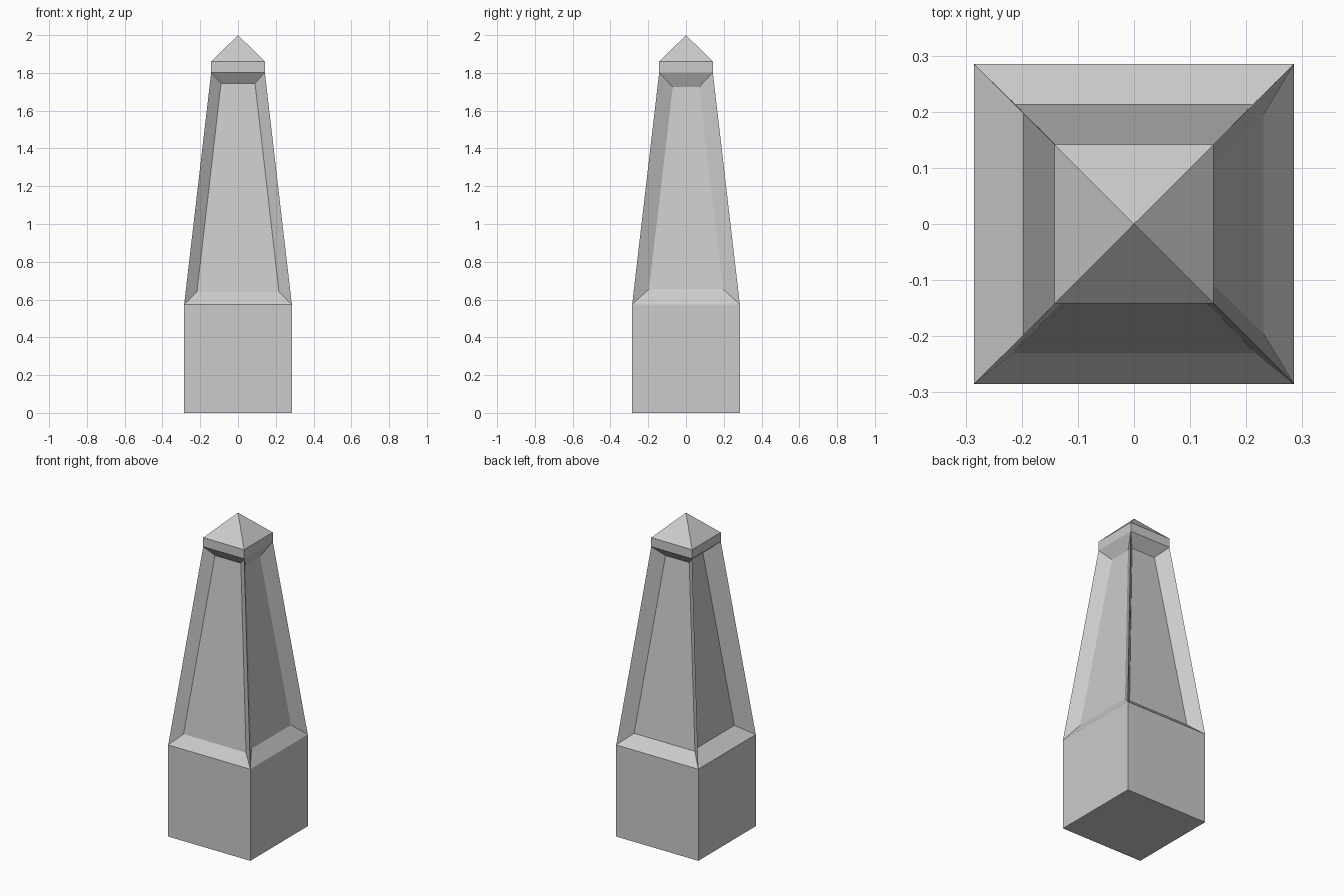
import bpy, bmesh
from mathutils import Matrix, Vector
from math import pi

if "Cube" in bpy.data.objects:
    bpy.data.objects.remove(bpy.data.objects["Cube"])

bm = bmesh.new()

# Square cross-sections: (half width, height)
BASE, CAP = 0.285, 0.142
Z0, Z1 = 0.575, 1.803
levels = [(BASE, 0), (BASE, Z0), (CAP, Z1), (CAP, 1.86)]
signs = [(-1, -1), (1, -1), (1, 1), (-1, 1)]
rings = [[bm.verts.new((sx * h, sy * h, z)) for sx, sy in signs] for h, z in levels]
apex = bm.verts.new((0, 0, 2.0))

# Recessed panels, front / right / back / left:
# bottom (half width, distance from axis, z), then top
panels = [
    ((0.217, 0.230, 0.640), (0.090, 0.100, 1.745)),
    ((0.196, 0.231, 0.655), (0.070, 0.103, 1.725)),
    ((0.211, 0.213, 0.640), (0.084, 0.083, 1.740)),
    ((0.199, 0.197, 0.642), (0.071, 0.068, 1.738)),
]

bm.faces.new(rings[0][::-1])
for i, (low, high) in enumerate(panels):
    j = (i + 1) % 4
    # plinth, cap band and pyramid sides
    for a, b in ((0, 1), (2, 3)):
        bm.faces.new((rings[a][i], rings[a][j], rings[b][j], rings[b][i]))
    bm.faces.new((rings[3][i], rings[3][j], apex))
    # tapered side: sloping frame around a sunken panel
    turn = Matrix.Rotation(i * pi / 2, 3, 'Z')
    corners = [(-low[0], low), (low[0], low), (high[0], high), (-high[0], high)]
    inner = [bm.verts.new(turn @ Vector((x, -p[1], p[2]))) for x, p in corners]
    outer = [rings[1][i], rings[1][j], rings[2][j], rings[2][i]]
    bm.faces.new(inner)
    for k in range(4):
        n = (k + 1) % 4
        bm.faces.new((outer[k], outer[n], inner[n], inner[k]))

bmesh.ops.recalc_face_normals(bm, faces=bm.faces[:])
mesh = bpy.data.meshes.new("obelisk")
bm.to_mesh(mesh)
bm.free()
bpy.context.collection.objects.link(bpy.data.objects.new("obelisk", mesh))
